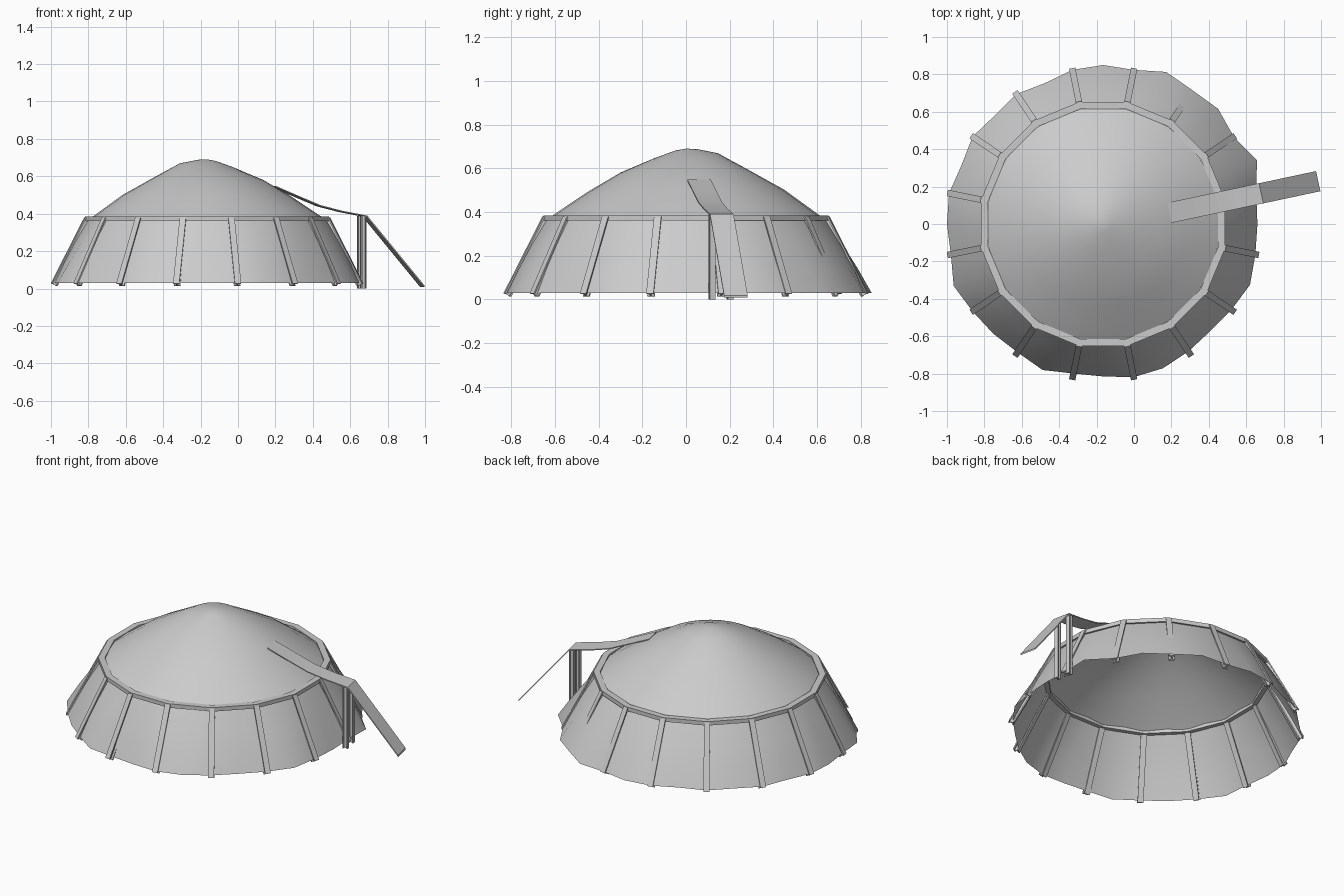
import bpy, bmesh, math
from mathutils import Vector, Matrix

if "Cube" in bpy.data.objects:
    bpy.data.objects.remove(bpy.data.objects["Cube"])

CX = -0.165          # tent axis
SIDES = 16
STEP = math.tau / SIDES

grey = bpy.data.materials.new("light grey")
grey.use_nodes = True
grey.diffuse_color = (0.6, 0.6, 0.6, 1)
grey.node_tree.nodes["Principled BSDF"].inputs["Base Color"].default_value = (0.6, 0.6, 0.6, 1)


def make(name, verts, faces, smooth=None):
    mesh = bpy.data.meshes.new(name)
    mesh.from_pydata([tuple(v) for v in verts], [], faces)
    bm = bmesh.new()
    bm.from_mesh(mesh)
    bmesh.ops.recalc_face_normals(bm, faces=bm.faces)
    bm.to_mesh(mesh)
    bm.free()
    mesh.materials.append(grey)
    obj = bpy.data.objects.new(name, mesh)
    bpy.context.collection.objects.link(obj)
    if smooth:
        bpy.ops.object.select_all(action="DESELECT")
        obj.select_set(True)
        bpy.context.view_layer.objects.active = obj
        bpy.ops.object.shade_smooth_by_angle(angle=math.radians(smooth))
    return obj


def polar(r, a, z):
    return Vector((CX + r * math.cos(a), r * math.sin(a), z))


def bridge(rows, cols, close_rows=False):
    # quads between successive closed loops of points
    count = rows if close_rows else rows - 1
    return [(i * cols + j, i * cols + (j + 1) % cols,
             (i + 1) % rows * cols + (j + 1) % cols, (i + 1) % rows * cols + j)
            for i in range(count) for j in range(cols)]


def beam(name, low, high, side, w=0.034, d=0.034, t=0.007):
    # I-section beam swept from low to high, flanges lying along "side"
    along = (high - low).normalized()
    out = side.cross(along).normalized()
    h, k, n = w / 2, d / 2, t / 2
    half = [(h, -k), (h, t - k), (n, t - k), (n, k - t), (h, k - t), (h, k)]
    section = half + [(-x, y) for x, y in reversed(half)]
    verts = [p + side * x + out * y for p in (low, high) for x, y in section]
    m = len(section)
    caps = [(b + i, b + j, b + m - 1 - j, b + m - 1 - i)
            for b in (0, m) for i, j in ((0, 1), (2, 3), (4, 5))]
    caps += [(b + 1, b + 2, b + 9, b + 10) for b in (0, m)]
    caps += [(b + 3, b + 4, b + 7, b + 8) for b in (0, m)]
    return make(name, verts, bridge(2, m) + caps)


# Conical roof cloth, slightly uneven near the peak
profile = [(0.05, 0.684, 0.3), (0.15, 0.655, 1), (0.3, 0.583, 0.2),
           (0.45, 0.497, 0.4), (0.625, 0.375, 0)]
COLS = 32
verts = []
for r, z, uneven in profile:
    for j in range(COLS):
        a = j * math.tau / COLS
        verts.append(polar(r, a, z + 0.012 * uneven * (math.sin(a) - math.cos(a))))
apex = len(verts)
verts.append(polar(0, 0, 0.69))
faces = bridge(len(profile), COLS) + [(apex, j, (j + 1) % COLS) for j in range(COLS)]
make("roof_cloth", verts, faces, 60)

# Skirt cloth with an uneven hem
hem = [.825, .835, .89, .84, .87, .86, .88, .84, .85, .84, .815, .835, .82, .84, .82, .84,
       .835, .83, .865, .84, .83, .825, .845, .815, .815, .835, .835, .82, .81, .825, .85, .83]
verts = []
for t in (0, 0.33, 0.66, 1):
    for j, r in enumerate(hem):
        a = j * STEP / 2
        top = 0.65 if j % 2 else 0.638
        bulge = 0.008 * math.sin(math.pi * t)
        verts.append(polar(r + (top - r) * t + bulge, a, 0.03 + 0.335 * t))
make("skirt_cloth", verts, bridge(4, len(hem)), 50)

# Sixteen-sided eave ring
verts = [polar(r, (j + 0.5) * STEP, z)
         for r, z in ((0.665, 0.36), (0.665, 0.385), (0.627, 0.385), (0.627, 0.36))
         for j in range(SIDES)]
make("eave_ring", verts, bridge(4, SIDES, True))

# Leaning posts around the skirt
for j in range(SIDES):
    a = (j + 0.5) * STEP
    side = Vector((-math.sin(a), math.cos(a), 0))
    beam(f"post_{j + 1}", polar(0.834, a, 0.02), polar(0.652, a, 0.372), side)

# Walkway strip: up the roof, and a ramp down to the ground
heading = Vector((0.8, 0.17, 0)).normalized()
across = Vector((-heading.y, heading.x, 0))


def path(x, z):
    return Vector((x, 0.06 + (x - 0.19) * 0.2125, z))


def strip(name, points, thick=0.006):
    verts, half = [], across * 0.055
    for x, z in points:
        p = path(x, z)
        down = Vector((0, 0, -thick))
        verts += [p - half, p + half, p + half + down, p - half + down]
    last = len(verts) - 4
    make(name, verts, bridge(len(points), 4) + [(0, 1, 2, 3), tuple(last + i for i in range(4))], 20)


strip("roof_walkway", [(0.19, 0.549), (0.31, 0.497), (0.43, 0.446), (0.55, 0.415), (0.68, 0.39)])
strip("ground_ramp", [(0.68, 0.39), (0.84, 0.195), (0.985, 0.018)], 0.01)

# Upright legs under the head of the ramp
for name, offset in (("right_ramp_leg", -0.042), ("left_ramp_leg", 0.042)):
    foot = path(0.662, 0.0) + across * offset
    beam(name, foot, foot + Vector((0, 0, 0.388)), across, 0.026, 0.03, 0.006)
